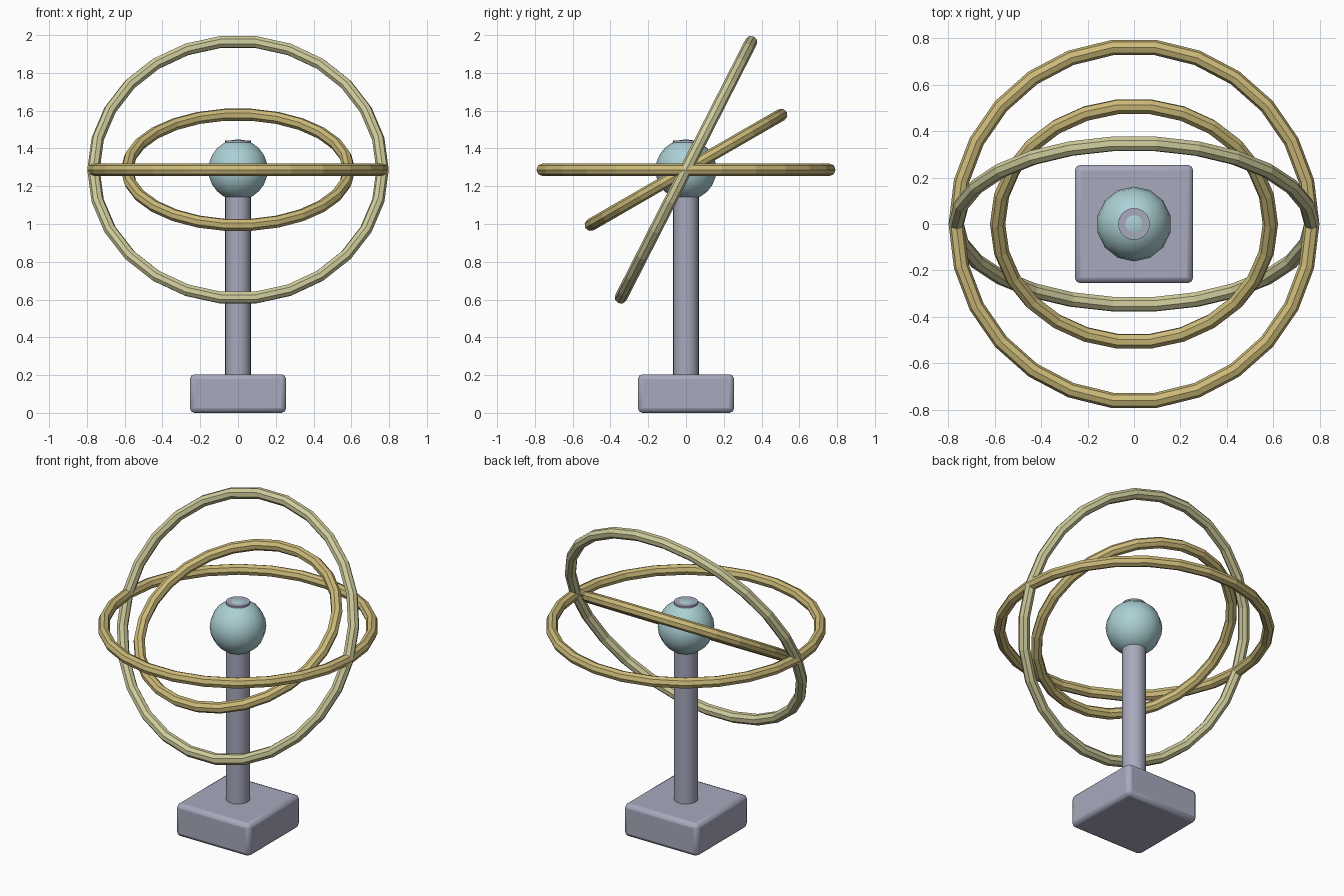
import bpy, math

if "Cube" in bpy.data.objects:
    bpy.data.objects.remove(bpy.data.objects["Cube"])

CENTRE = 1.287


def material(name, rgb):
    m = bpy.data.materials.new(name)
    m.diffuse_color = (*rgb, 1)
    m.use_nodes = True
    m.node_tree.nodes["Principled BSDF"].inputs["Base Color"].default_value = m.diffuse_color
    return m


gold = material("gold", (0.60, 0.49, 0.19, 1)[:3])
pale = material("pale_brass", (0.62, 0.60, 0.33))
grey = material("grey_metal", (0.39, 0.40, 0.51))
teal = material("pale_teal", (0.41, 0.63, 0.66))


def finish(name, mat, smooth=None):
    ob = bpy.context.object
    ob.name = name
    ob.data.materials.append(mat)
    if smooth:
        bpy.ops.object.shade_smooth_by_angle(angle=math.radians(smooth))
    return ob


def ring(name, mat, radius, tilt):
    bpy.ops.mesh.primitive_torus_add(
        major_radius=radius, minor_radius=0.033, major_segments=26, minor_segments=8,
        location=(0, 0, CENTRE), rotation=(math.radians(tilt), 0, 0))
    return finish(name, mat)


# Square base with rounded edges
bpy.ops.mesh.primitive_cube_add(size=1, location=(0, 0, 0.102))
base = bpy.context.object
base.scale = (0.51, 0.51, 0.204)
bpy.ops.object.transform_apply(location=False, rotation=False, scale=True)
bevel = base.modifiers.new("rounded_edges", "BEVEL")
bevel.width = 0.025
bevel.segments = 2
finish("base", grey, 40)

# Post, its end just showing at the top of the globe
bpy.ops.mesh.primitive_cylinder_add(vertices=24, radius=0.068, depth=1.263,
                                    location=(0, 0, 0.18 + 1.263 / 2))
finish("post", grey, 40)

# Central globe
bpy.ops.mesh.primitive_uv_sphere_add(segments=14, ring_count=12, radius=0.161,
                                     location=(0, 0, CENTRE))
finish("globe", teal, 40)

# Three rings sharing the left-right axis
ring("horizontal_ring", gold, 0.765, 0)
ring("inner_ring", gold, 0.587, 30)
ring("steep_ring", pale, 0.765, 63)
